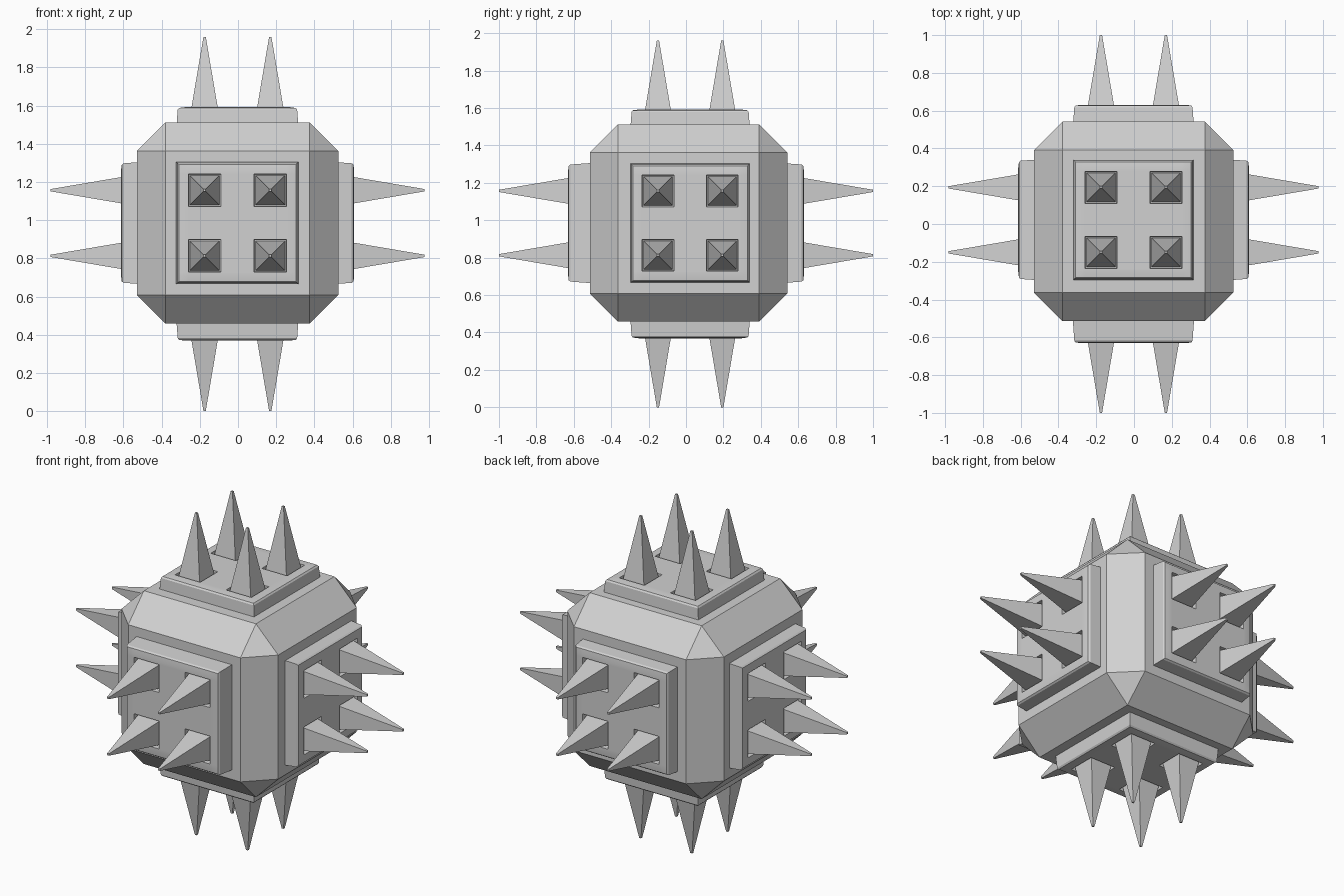
import bpy, bmesh
from math import pi, sqrt
from mathutils import Matrix, Vector

cube = bpy.data.objects.get("Cube")
if cube:
    bpy.data.objects.remove(cube, do_unlink=True)

grey = bpy.data.materials.new("plain_grey")
grey.use_nodes = True
colour = (0.64, 0.64, 0.64, 1)
grey.diffuse_color = colour
grey.node_tree.nodes["Principled BSDF"].inputs["Base Color"].default_value = colour

CENTRE_Z = 0.985
SPACING = 0.172     # spike offset from the plate centre
HOLE = 0.085        # half width of a socket
PIT = 0.05          # socket depth
SPIKE = 0.369       # spike length above the plate


def make_object(name, bm, matrix, smooth=False):
    bmesh.ops.recalc_face_normals(bm, faces=bm.faces)
    mesh = bpy.data.meshes.new(name)
    bm.to_mesh(mesh)
    bm.free()
    mesh.materials.append(grey)
    obj = bpy.data.objects.new(name, mesh)
    obj.matrix_world = matrix
    bpy.context.collection.objects.link(obj)
    if smooth:
        bpy.ops.object.select_all(action='DESELECT')
        obj.select_set(True)
        bpy.context.view_layer.objects.active = obj
        bpy.ops.object.shade_smooth_by_angle()
    return obj


# Chamfered cube body
bm = bmesh.new()
bmesh.ops.create_cube(bm, size=1.055)
bmesh.ops.bevel(bm, geom=bm.edges[:], offset=0.15, segments=1,
                affect='EDGES', profile=0.5)
make_object("body", bm, Matrix.Translation((-0.002, 0.014, CENTRE_Z)))


def plate_mesh():
    """Square plate, outer face at z = 0, with four square sockets."""
    bm = bmesh.new()
    half = [SPACING - HOLE, SPACING + HOLE, 0.275, 0.306]
    lines = [-h for h in reversed(half)] + half
    grid = [[bm.verts.new((x, y, 0)) for x in lines] for y in lines]
    sockets = []
    for j in range(len(lines) - 1):
        for i in range(len(lines) - 1):
            face = bm.faces.new((grid[j][i], grid[j][i + 1],
                                 grid[j + 1][i + 1], grid[j + 1][i]))
            if i in (2, 4) and j in (2, 4):
                sockets.append(face)
    # Softly lowered rim, small bevel, then tapered walls
    rim = [e for e in bm.edges if e.is_boundary]
    for v in {v for e in rim for v in e.verts}:
        v.co.z = -0.004
    previous = 0.306
    for size, z in ((0.313, -0.013), (0.323, -0.15)):
        out = bmesh.ops.extrude_edge_only(bm, edges=rim)["geom"]
        for v in out:
            if isinstance(v, bmesh.types.BMVert):
                v.co.x *= size / previous
                v.co.y *= size / previous
                v.co.z = z
        rim = [e for e in out if isinstance(e, bmesh.types.BMEdge)]
        previous = size
    # Sunken sockets
    bmesh.ops.inset_individual(bm, faces=sockets, thickness=0.004, depth=-PIT)
    return bm


def spikes_mesh():
    """Four square spikes rising out of the sockets."""
    bm = bmesh.new()
    length = SPIKE + PIT
    for x in (-SPACING, SPACING):
        for y in (-SPACING, SPACING):
            place = (Matrix.Translation((x, y, length / 2 - PIT))
                     @ Matrix.Rotation(pi / 4, 4, 'Z'))
            bmesh.ops.create_cone(bm, cap_ends=True, segments=4,
                                  radius1=0.077 * sqrt(2), radius2=0.006 * sqrt(2),
                                  depth=length, matrix=place)
    return bm


# Plate and spikes on each of the six sides: direction and centre of outer face
sides = {
    "front": ((0, -1, 0), (-0.003, -0.631, CENTRE_Z)),
    "back": ((0, 1, 0), (-0.003, 0.631, CENTRE_Z)),
    "left": ((1, 0, 0), (0.609, 0.022, CENTRE_Z)),
    "right": ((-1, 0, 0), (-0.613, 0.022, CENTRE_Z)),
    "top": ((0, 0, 1), (-0.003, 0.022, 1.592)),
    "bottom": ((0, 0, -1), (-0.003, 0.022, SPIKE)),
}
for side, (direction, centre) in sides.items():
    turn = Vector(direction).to_track_quat('Z', 'Y').to_matrix().to_4x4()
    matrix = Matrix.Translation(centre) @ turn
    make_object(side + "_plate", plate_mesh(), matrix, smooth=True)
    make_object(side + "_spikes", spikes_mesh(), matrix)
